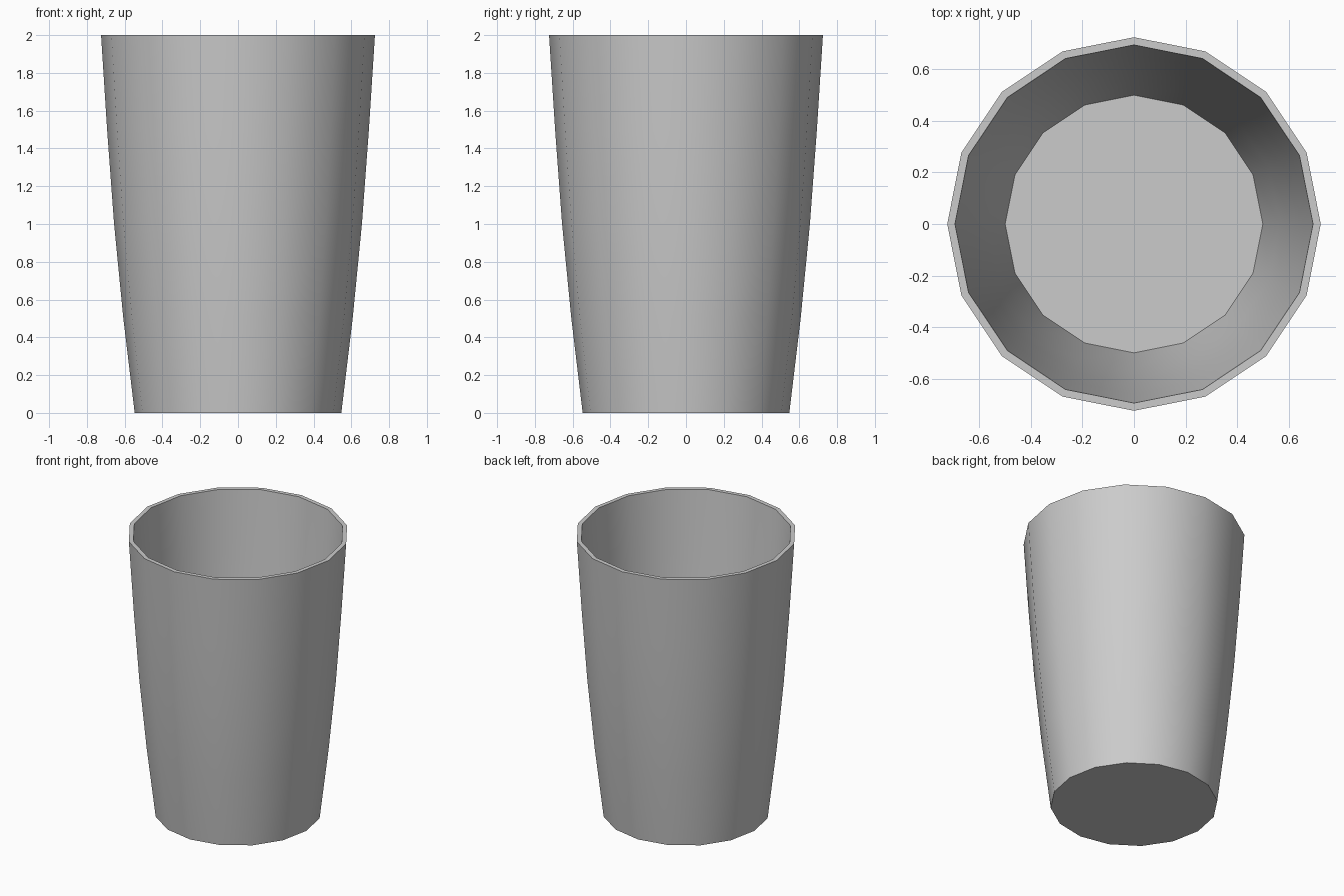
import bpy, bmesh, math

if "Cube" in bpy.data.objects:
    bpy.data.objects.remove(bpy.data.objects["Cube"])

SIDES = 16

# Closed wall profile (radius, height): outside going up, then inside going down
outer = [(0.547, 0.0), (0.607, 0.5), (0.656, 1.0), (0.693, 1.5), (0.725, 2.0)]
inner = [(0.695, 2.0), (0.66, 1.5), (0.62, 1.0), (0.567, 0.5), (0.50, 0.05)]


def ring(bm, radius, z):
    return [bm.verts.new((radius * math.cos(math.tau * i / SIDES),
                          radius * math.sin(math.tau * i / SIDES), z))
            for i in range(SIDES)]


# Cup: lofted rings, capped by the underside and the inner floor
bm = bmesh.new()
rings = [ring(bm, r, z) for r, z in outer + inner]
for a, b in zip(rings, rings[1:]):
    for i in range(SIDES):
        j = (i + 1) % SIDES
        bm.faces.new((a[i], a[j], b[j], b[i]))
bm.faces.new(rings[0][::-1])
bm.faces.new(rings[-1])
bmesh.ops.recalc_face_normals(bm, faces=bm.faces)

mesh = bpy.data.meshes.new("cup")
bm.to_mesh(mesh)
bm.free()
cup = bpy.data.objects.new("cup", mesh)
bpy.context.collection.objects.link(cup)

# Smooth walls with crisp rim and base edges
bpy.context.view_layer.objects.active = cup
cup.select_set(True)
bpy.ops.object.shade_smooth_by_angle(angle=math.radians(30))
